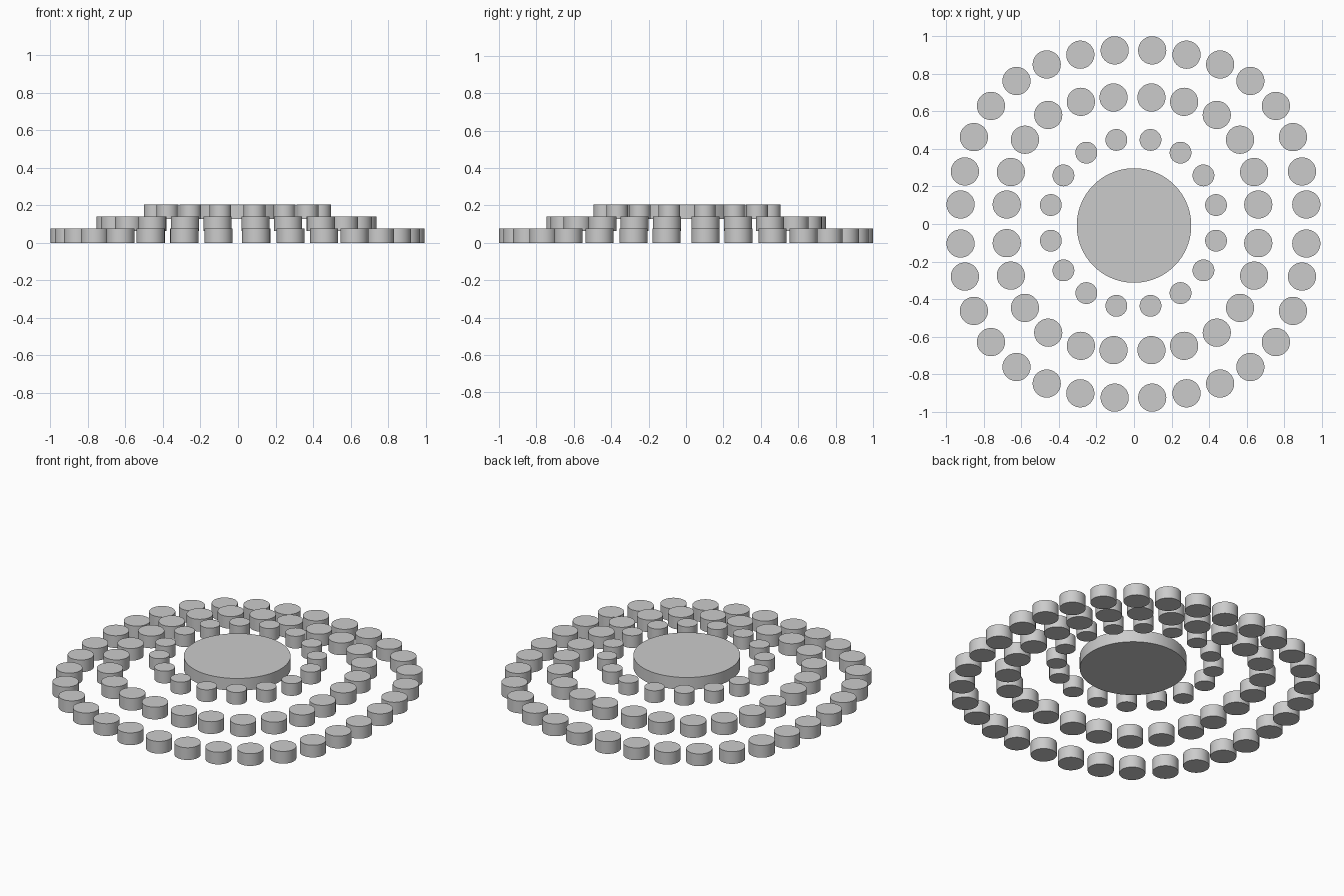
import bpy, bmesh
from math import radians
from mathutils import Matrix

if "Cube" in bpy.data.objects:
    bpy.data.objects.remove(bpy.data.objects["Cube"])

THICK = 0.077


def disc_mesh(name, radius, sides):
    """Upright disc whose base sits at local z = 0, smooth rim and flat caps."""
    bm = bmesh.new()
    bmesh.ops.create_cone(bm, cap_ends=True, segments=sides, radius1=radius,
                          radius2=radius, depth=THICK,
                          matrix=Matrix.Translation((0, 0, THICK / 2)))
    me = bpy.data.meshes.new(name)
    bm.to_mesh(me)
    bm.free()
    me.shade_smooth()
    me.set_sharp_from_angle(angle=radians(30))
    return me


def place(name, mesh, x, y, z):
    ob = bpy.data.objects.new(name, mesh)
    ob.location = (x, y, z)
    bpy.context.collection.objects.link(ob)


def ring(name, radius, z, centre, quarter):
    """Mirror one quarter of the disc centres into all four quadrants."""
    mesh = disc_mesh(name, radius, 48)
    cx, cy = centre
    for x, y in quarter:
        for sx in (1, -1):
            for sy in (1, -1):
                place(name, mesh, cx + sx * x, cy + sy * y, z)


# Outer ring, on the ground
ring("outer_disc", 0.075, 0.0, (-0.003, 0.0),
     [(.10, .925), (.283, .902), (.462, .85), (.623, .762),
      (.759, .629), (.85, .463), (.898, .28), (.921, .104)])

# Middle ring, one step higher
ring("middle_disc", 0.075, 0.064, (-0.008, 0.001),
     [(.101, .673), (.275, .65), (.449, .58),
      (.573, .448), (.648, .276), (.67, .103)])

# Inner ring of smaller discs
ring("inner_disc", 0.058, 0.128, (-0.003, 0.006),
     [(.091, .442), (.251, .374), (.373, .253), (.44, .095)])

# Large centre disc
place("centre_disc", disc_mesh("centre_disc", 0.305, 96), 0, -0.008, 0.128)
